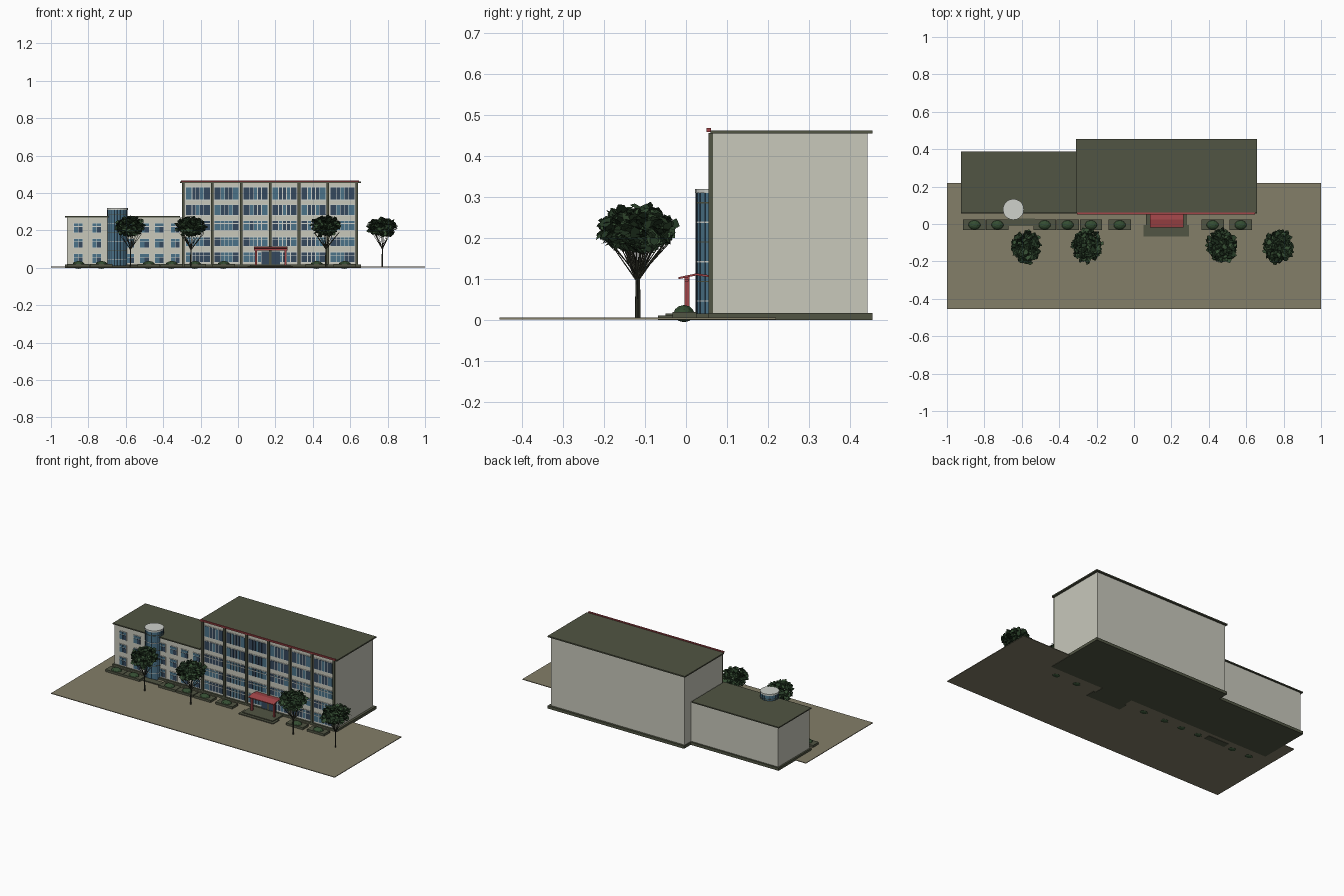
import bpy, bmesh, math, random
from mathutils import Vector, Matrix, Euler

random.seed(4)
cube = bpy.data.objects.get("Cube")
if cube:
    bpy.data.objects.remove(cube, do_unlink=True)


def material(name, r, g, b):
    m = bpy.data.materials.new(name)
    m.use_nodes = True
    m.diffuse_color = (r, g, b, 1)
    bsdf = next(n for n in m.node_tree.nodes if n.type == 'BSDF_PRINCIPLED')
    bsdf.inputs["Base Color"].default_value = (r, g, b, 1)
    return m


WALL = material("pale plaster", .58, .58, .50)
ROOF = material("olive grey", .082, .09, .056)
GROUND = material("dusty paving", .23, .21, .14)
GLASS = material("blue glass", .07, .17, .25)
NAVY = material("dark glass", .035, .065, .11)
RED = material("brick red", .36, .06, .065)
LEAF = material("dark leaf", .016, .036, .016)
LEAF2 = material("mid leaf", .035, .075, .032)
BARK = material("dark bark", .04, .042, .028)
FRAME = material("window white", .62, .64, .60)


def finish(name, bm, *mats):
    me = bpy.data.meshes.new(name)
    bm.to_mesh(me)
    bm.free()
    for m in mats:
        me.materials.append(m)
    ob = bpy.data.objects.new(name, me)
    bpy.context.collection.objects.link(ob)
    return ob


def add_box(bm, x0, x1, y0, y1, z0, z1, mi=0):
    mat = Matrix.Translation(((x0 + x1) / 2, (y0 + y1) / 2, (z0 + z1) / 2))
    mat = mat @ Matrix.Diagonal((x1 - x0, y1 - y0, z1 - z0, 1))
    verts = bmesh.ops.create_cube(bm, size=1, matrix=mat)['verts']
    for f in {f for v in verts for f in v.link_faces}:
        f.material_index = mi


def boxes(name, mat, *dims):
    bm = bmesh.new()
    for d in dims:
        add_box(bm, *d)
    return finish(name, bm, mat)


def add_rod(bm, a, b, r0, r1, sides=5):
    a, b = Vector(a), Vector(b)
    d = b - a
    mat = Matrix.Translation((a + b) / 2) @ d.to_track_quat('Z', 'Y').to_matrix().to_4x4()
    bmesh.ops.create_cone(bm, cap_ends=True, segments=sides, radius1=r0,
                          radius2=r1, depth=d.length, matrix=mat)


# Ground and building masses
boxes("ground", GROUND, (-1, 1, -.455, .22, .002, .006))
boxes("plinth", ROOF, (-.305, .657, .055, .455, 0, .018), (-.925, -.305, .055, .388, 0, .018))
boxes("main_block", WALL, (-.3, .642, .065, .442, .018, .455))
boxes("wing_block", WALL, (-.915, -.3, .065, .378, .018, .27))
boxes("main_roof", ROOF, (-.31, .657, .06, .455, .455, .463))
boxes("wing_roof", ROOF, (-.925, -.31, .058, .387, .27, .277))
boxes("red_fascia", RED, (-.305, .648, .05, .061, .459, .468))

# Main facade: piers with window strips between them
START, BAY, FLOORS = -.292, .1545, ((.365, .43), (.282, .335), (.202, .25), (.118, .163), (.03, .083))
piers = bmesh.new()
for i in range(7):
    x = START + i * BAY
    add_box(piers, x - .007, x + .007, .055, .066, .018, .456)
finish("facade_piers", piers, ROOF)

PANES = (.26, .16, .16, .16, .26)
glazing, frames = bmesh.new(), bmesh.new()
for bay in range(6):
    for row, (z0, z1) in enumerate(FLOORS):
        x = START + bay * BAY + .011
        width = BAY - .022
        add_box(frames, x, x + width, .0625, .066, z0 - .004, z1 + .004)
        for k, part in enumerate(PANES):
            w = part * width
            dark = (k + bay * 2 + row) % 3 != 0 if row < 2 else random.random() < .4
            add_box(glazing, x + .002, x + w - .002, .061, .065, z0, z1, int(dark))
            x += w
        if row > 1:
            zt = z0 + (z1 - z0) * .68
            add_box(frames, x - width, x, .0595, .063, zt, zt + .004)
finish("main_windows", glazing, GLASS, NAVY)
finish("main_window_frames", frames, FRAME)

# Wing: three floors of single windows
glazing, frames = bmesh.new(), bmesh.new()
for x in (-.855, -.755, -.58, -.50, -.42, -.335):
    for z in (.026, .108, .19):
        add_box(frames, x - .026, x + .026, .062, .066, z - .003, z + .05)
        for k in (0, 1):
            a = x - .023 + k * .024
            add_box(glazing, a, a + .022, .06, .065, z, z + .029, k)
            add_box(glazing, a, a + .022, .06, .065, z + .033, z + .047, 0)
finish("wing_windows", glazing, GLASS, NAVY)
finish("wing_window_frames", frames, FRAME)


# Round glazed stair tower
def drum(name, mat, radius, z0, z1):
    bm = bmesh.new()
    add_rod(bm, (-.645, .078, z0), (-.645, .078, z1), radius, radius, 20)
    return finish(name, bm, mat)


drum("tower_glass", GLASS, .053, .006, .312)
drum("tower_cap", FRAME, .056, .31, .32)
for i in range(6):
    z = .045 + i * .048
    drum("tower_band", ROOF if i % 2 else FRAME, .0545, z, z + .003)
bm = bmesh.new()
for i in range(20):
    a = math.tau * i / 20
    x, y = -.645 + .0535 * math.sin(a), .078 + .0535 * math.cos(a)
    add_rod(bm, (x, y, .006), (x, y, .312), .0014, .0014, 4)
finish("tower_mullions", bm, NAVY)

# Steps and entrance porch
boxes("entrance_steps", ROOF, (.05, .295, -.068, -.005, 0, .011),
      (.065, .28, -.05, .06, 0, .016))
boxes("tower_step", ROOF, (-.675, -.53, -.012, .03, 0, .012))
boxes("porch_posts", RED, *[(x, x + .012, -.004, .008, .014, .106) for x in (.09, .248)])
boxes("porch_beam", RED, (.085, .265, -.004, .006, .094, .1))
bm = bmesh.new()
outline = ((-.018, .1), (.025, .109), (.065, .104), (.065, .109), (.025, .114), (-.018, .105))
face = bm.faces.new([bm.verts.new((.085, y, z)) for y, z in outline])
ext = bmesh.ops.extrude_face_region(bm, geom=[face])['geom']
bmesh.ops.translate(bm, vec=(.18, 0, 0), verts=[v for v in ext if isinstance(v, bmesh.types.BMVert)])
bmesh.ops.recalc_face_normals(bm, faces=bm.faces)
finish("porch_roof", bm, RED)
boxes("entrance_door", NAVY, (.125, .225, .057, .065, .018, .088))

# Planters with rounded shrubs
planters, shrubs = bmesh.new(), bmesh.new()
for x in (-.853, -.73, -.478, -.355, -.23, -.077, .42, .57):
    add_box(planters, x - .06, x + .06, -.033, .025, .004, .02)
    mat = Matrix.Translation((x, -.005, .016)) @ Matrix.Diagonal((.034, .026, .021, 1))
    bmesh.ops.create_icosphere(shrubs, subdivisions=2, radius=1, matrix=mat)
finish("planters", planters, ROOF)
finish("shrubs", shrubs, LEAF2)


# Trees: trunk, fanned branches and a crown of loose leaf plates
def tree(x, y, turn, scale):
    wood, crown = bmesh.new(), bmesh.new()
    add_rod(wood, (0, 0, .003), (0, 0, .11), .0045, .003, 6)
    for i in range(14):
        a = i * 2.4
        r = .025 + .05 * random.random()
        add_rod(wood, (0, 0, .095 + .012 * random.random()),
                (r * math.cos(a), r * math.sin(a), .185), .002, .001, 4)
    for i in range(420):
        d = Vector([random.gauss(0, 1) for _ in range(3)]).normalized()
        d *= random.uniform(.55, 1)
        pos = Vector((d.x * .078, d.y * .09, .222 + d.z * .052))
        rot = Euler([random.uniform(-.9, .9), random.uniform(-.9, .9), random.uniform(0, 6)])
        s = random.uniform(.011, .017)
        pts = [Vector((s * math.cos(t) * k, s * math.sin(t) * k, 0))
               for t, k in ((0, 1.3), (1.2, .8), (2.4, 1), (3.6, .7), (5, 1))]
        for p in pts:
            p.rotate(rot)
        f = crown.faces.new([crown.verts.new(pos + p) for p in pts])
        f.material_index = int(random.random() < .4)
    for ob in (finish("tree_wood", wood, BARK), finish("tree_crown", crown, LEAF, LEAF2)):
        ob.location = (x, y, 0)
        ob.rotation_euler.z = turn
        ob.scale = (1, 1, scale)


for x, y, turn, scale in ((-.575, -.12, 0, 1.0), (-.252, -.115, 3, 1), (.47, -.115, .3, 1.02), (.772, -.12, 2.8, .98)):
    tree(x, y, turn, scale)
